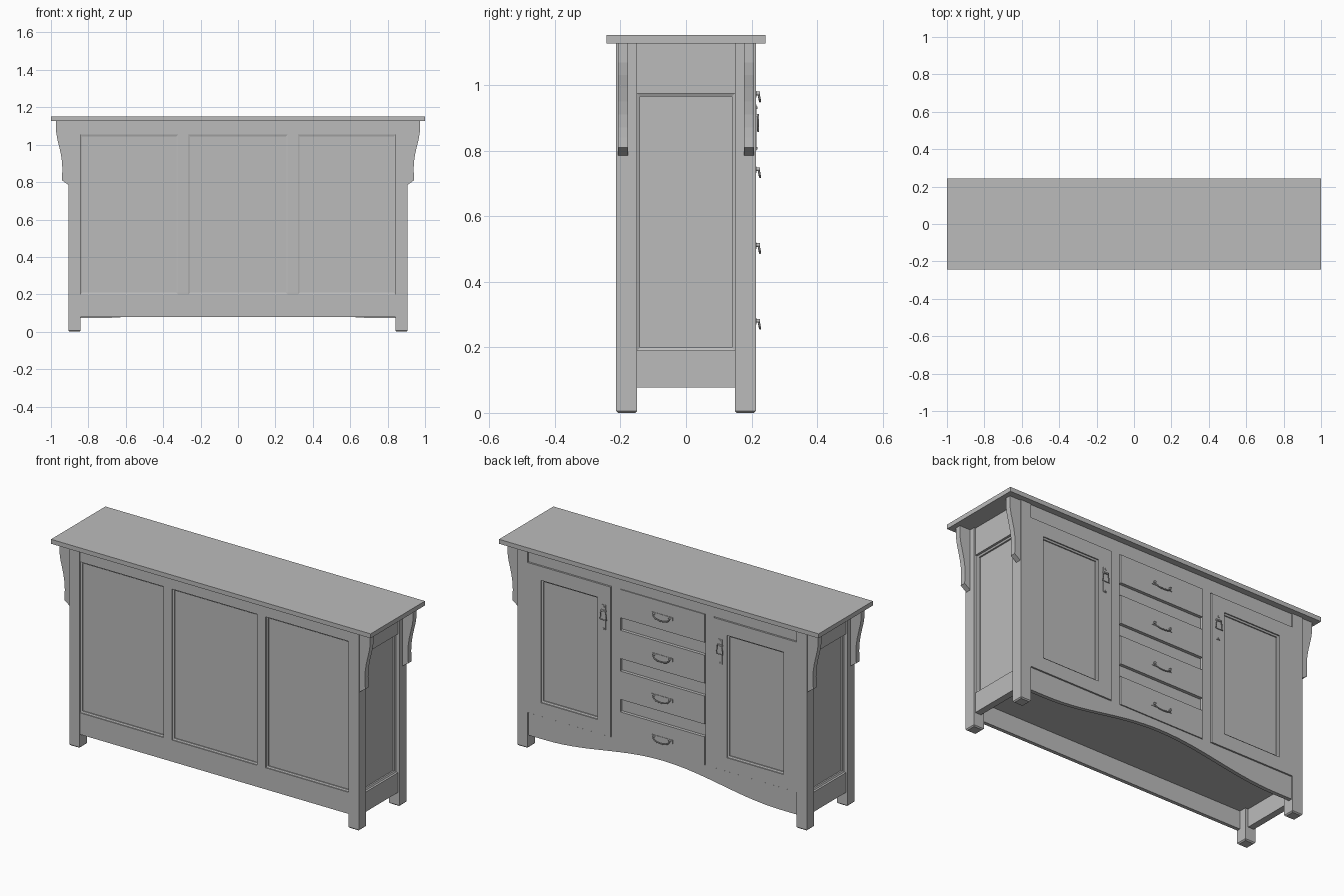
import bpy, bmesh, math
from mathutils import Vector

cube = bpy.data.objects.get("Cube")
if cube:
    bpy.data.objects.remove(cube, do_unlink=True)

grey = bpy.data.materials.new("plain_grey")
grey.use_nodes = True
colour = (0.5, 0.5, 0.5, 1)
grey.diffuse_color = colour
grey.node_tree.nodes["Principled BSDF"].inputs["Base Color"].default_value = colour


def finish(name, bm):
    bmesh.ops.recalc_face_normals(bm, faces=bm.faces)
    mesh = bpy.data.meshes.new(name)
    bm.to_mesh(mesh)
    bm.free()
    mesh.materials.append(grey)
    obj = bpy.data.objects.new(name, mesh)
    bpy.context.collection.objects.link(obj)
    return obj


def box(name, x, y, z, foot=0):
    """Box from (min, max) ranges; foot adds a small chamfer at the bottom."""
    bm = bmesh.new()
    bmesh.ops.create_cube(bm, size=1)
    for v in bm.verts:
        v.co = [r[0] if c < 0 else r[1] for c, r in zip(v.co, (x, y, z))]
    if foot:
        base = [f for f in bm.faces if all(v.co.z == z[0] or abs(v.co.z - z[0]) < 1e-5 for v in f.verts)]
        bmesh.ops.bevel(bm, geom=base[0].edges[:], offset=foot, segments=1, affect='EDGES')
    return finish(name, bm)


def prism(name, outline, offset):
    """Extrude a closed outline of points along a vector."""
    bm = bmesh.new()
    face = bm.faces.new([bm.verts.new(p) for p in outline])
    new = bmesh.ops.extrude_face_region(bm, geom=[face])["geom"]
    bmesh.ops.translate(bm, vec=offset, verts=[g for g in new if isinstance(g, bmesh.types.BMVert)])
    return finish(name, bm)


def panel(name, place, u, w, depth, border=0.009):
    """Sunken panel with a stepped, sloping moulding around its edge."""
    bm = bmesh.new()
    steps = [(0, 0), (0, depth * 0.4), (border, depth * 0.6), (border, depth)]
    loops = []
    for inset, d in steps:
        a, b, c, e = u[0] + inset, u[1] - inset, w[0] + inset, w[1] - inset
        loops.append([bm.verts.new(place(p, q, d)) for p, q in ((a, c), (b, c), (b, e), (a, e))])
    for r, s in zip(loops, loops[1:]):
        for i in range(4):
            j = (i + 1) % 4
            bm.faces.new((r[i], r[j], s[j], s[i]))
    bm.faces.new(loops[-1])
    return finish(name, bm)


def wire(name, points, radius, cyclic=False):
    curve = bpy.data.curves.new(name, 'CURVE')
    curve.dimensions = '3D'
    curve.bevel_depth = radius
    curve.bevel_resolution = 2
    curve.use_fill_caps = True
    spline = curve.splines.new('POLY')
    spline.points.add(len(points) - 1)
    for p, co in zip(spline.points, points):
        p.co = (*co, 1)
    spline.use_cyclic_u = cyclic
    curve.materials.append(grey)
    obj = bpy.data.objects.new(name, curve)
    bpy.context.collection.objects.link(obj)
    return obj


def span(s, a, b):
    return tuple(sorted((s * a, s * b)))


TOP, LEG_IN, LEG_OUT = 1.127, 0.842, 0.906
FRONT, BACK = -0.21, 0.207
DOOR_LOW, DOOR_HIGH = 0.2, 1.054
STILE = (0.266, 0.32)

# Slab and inner carcass
box("table_top", (-1, 1), (-0.243, 0.243), (TOP, 1.152))
box("carcass", (-0.87, 0.87), (-0.194, 0.194), (0.18, TOP))

# Legs and curved brackets
bracket = [(0.906, TOP), (0.972, TOP), (0.972, 1.068), (0.966, 1.03), (0.956, 0.99), (0.947, 0.95),
           (0.941, 0.91), (0.939, 0.87), (0.94, 0.84), (0.942, 0.81), (0.906, 0.785)]
for sx in (-1, 1):
    for sy in (-1, 1):
        box("leg", span(sx, LEG_IN, LEG_OUT), span(sy, 0.149, 0.213), (0, TOP), foot=0.006)
        prism("bracket", [(sx * x, sy * 0.177, z) for x, z in bracket], (0, sy * 0.03, 0))

# Ends: rails and sunken panel
for s in (-1, 1):
    x = span(s, 0.86, 0.897)
    box("end_top_rail", x, (-0.149, 0.149), (0.974, TOP))
    box("end_bottom_rail", x, (-0.149, 0.149), (0.078, 0.19))
    panel("end_panel", lambda u, w, d, s=s: (s * (0.893 - d), u, w),
          (-0.149, 0.149), (0.19, 0.974), 0.021)

# Front: rails, stiles and three sunken panels
front_y = (FRONT, -0.19)
box("front_top_rail", (-LEG_IN, LEG_IN), front_y, (DOOR_HIGH, TOP))
box("front_bottom_rail", (-LEG_IN, LEG_IN), front_y, (0.078, DOOR_LOW))
for s in (-1, 1):
    box("front_stile", span(s, *STILE), front_y, (DOOR_LOW, DOOR_HIGH))
for u in (span(-1, STILE[1], LEG_IN), (-STILE[0], STILE[0]), (STILE[1], LEG_IN)):
    panel("front_panel", lambda p, q, d: (p, FRONT + d, q), u, (DOOR_LOW, DOOR_HIGH), 0.015)

# Back: face frame with arched apron
back_y = (0.185, BACK)
box("back_top_rail", (-LEG_IN, LEG_IN), back_y, (DOOR_HIGH, TOP))
arch = []
for i in range(33):
    x = -LEG_IN + 2 * LEG_IN * i / 32
    t = min(1, abs(x) / 0.74)
    arch.append((x, BACK, 0.073 + 0.04 * (1 + math.cos(math.pi * t))))
prism("back_apron", arch + [(LEG_IN, BACK, DOOR_LOW), (-LEG_IN, BACK, DOOR_LOW)], (0, -0.022, 0))
for s in (-1, 1):
    box("back_stile", span(s, *STILE), back_y, (DOOR_LOW, DOOR_HIGH))

# Doors with sunken panels and drop latches
DOOR_Y = 0.212
door_y = (0.185, DOOR_Y)
for s in (-1, 1):
    edge, left, right = 0.323, 0.405, 0.76
    low, high = 0.28, 0.972
    box("door_stile", span(s, edge, left), door_y, (DOOR_LOW + 0.003, DOOR_HIGH - 0.003))
    box("door_stile", span(s, right, LEG_IN), door_y, (DOOR_LOW + 0.003, DOOR_HIGH - 0.003))
    box("door_rail", span(s, left, right), door_y, (DOOR_LOW + 0.003, low))
    box("door_rail", span(s, left, right), door_y, (high, DOOR_HIGH - 0.003))
    panel("door_panel", lambda p, q, d: (p, DOOR_Y - d, q), span(s, left, right), (low, high), 0.016)

    mid = s * 0.364
    box("latch_plate", (mid - 0.012, mid + 0.012), (DOOR_Y, 0.215), (0.8, 0.94))
    box("latch_hinge", (mid - 0.016, mid + 0.016), (DOOR_Y, 0.222), (0.904, 0.912))
    wire("latch_pull", [(mid + a, 0.22, z) for a, z in
                        ((-0.014, 0.908), (0.014, 0.908), (0.02, 0.858), (-0.02, 0.858))], 0.003, True)
    for z in (0.807, 0.93):
        box("latch_stud", (mid - 0.004, mid + 0.004), (DOOR_Y, 0.218), (z - 0.004, z + 0.004))

# Drawers with swinging handles
for i in range(4):
    z = 0.974 - 0.231 * i
    box("drawer_front", (-0.263, 0.263), door_y, (z - 0.08, z + 0.08))
    box("handle_plate", (-0.066, 0.066), (DOOR_Y, 0.2145), (z - 0.012, z + 0.008))
    for s in (-1, 1):
        wire("handle_post", [(s * 0.05, DOOR_Y, z), (s * 0.05, 0.226, z)], 0.006)
    bail = []
    for k in range(13):
        a = math.pi * k / 12
        bail.append((-0.05 * math.cos(a), 0.222 + 0.004 * math.sin(a), z - 0.024 * math.sin(a) ** 0.7))
    wire("handle_bail", bail, 0.0035)
